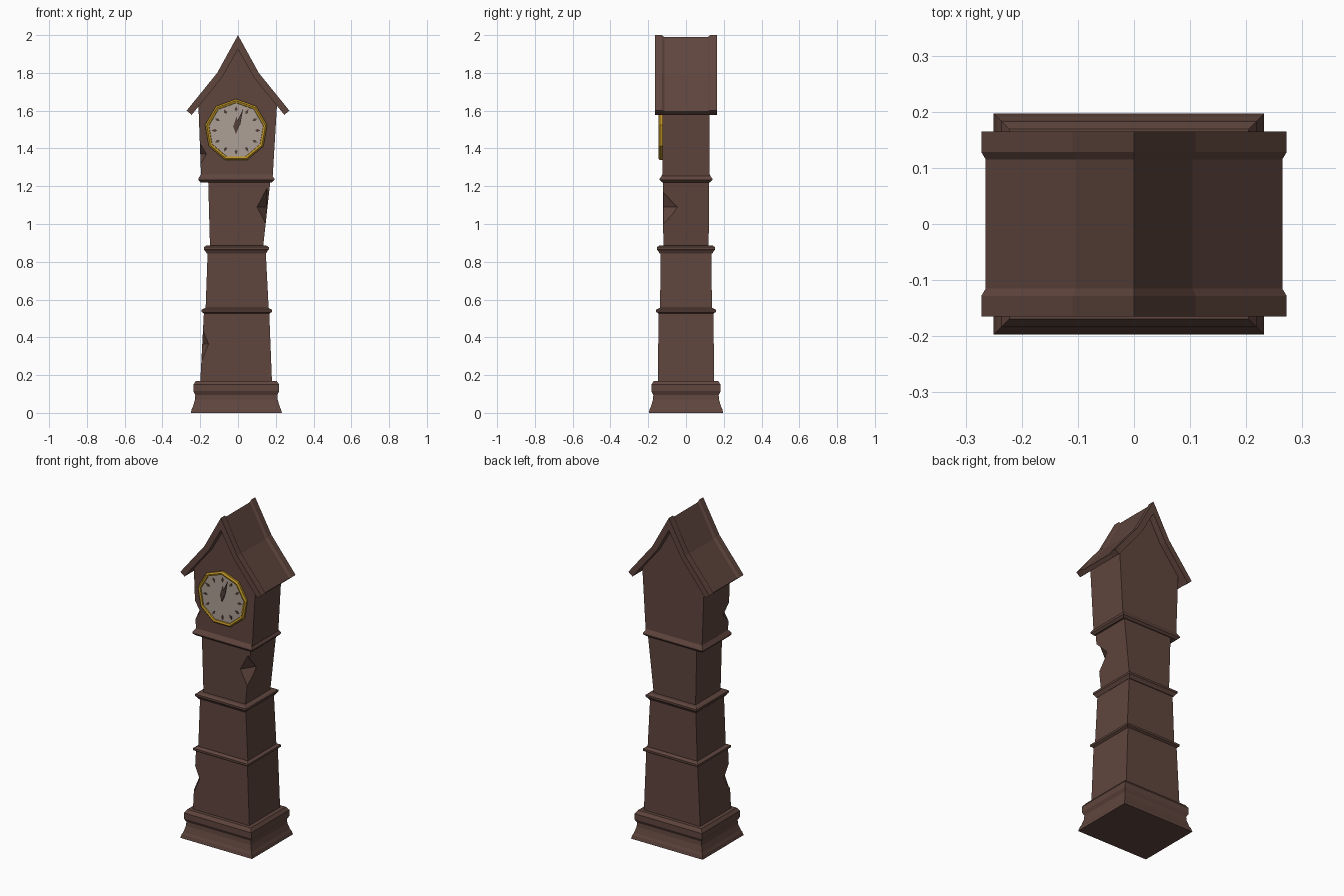
import bpy
import bmesh
from math import sin, cos, pi, radians

if "Cube" in bpy.data.objects:
    bpy.data.objects.remove(bpy.data.objects["Cube"], do_unlink=True)


def material(name, rgb):
    m = bpy.data.materials.new(name)
    m.use_nodes = True
    m.diffuse_color = (*rgb, 1)
    m.node_tree.nodes["Principled BSDF"].inputs["Base Color"].default_value = (*rgb, 1)
    return m


WOOD = material("brown wood", (0.115, 0.06, 0.047))
GOLD = material("gold", (0.5, 0.29, 0.02))
DIAL = material("pale dial", (0.42, 0.35, 0.30))
DARK = material("dark brown", (0.085, 0.05, 0.04))


def loft(name, rings, mat, cap=True):
    """Skin a list of equal-length point rings, capping both ends."""
    bm = bmesh.new()
    loops = [[bm.verts.new(p) for p in ring] for ring in rings]
    n = len(rings[0])
    for a, b in zip(loops, loops[1:]):
        for i in range(n):
            j = (i + 1) % n
            bm.faces.new((a[i], a[j], b[j], b[i]))
    if cap:
        bm.faces.new(loops[0])
        bm.faces.new(loops[-1])
    bmesh.ops.recalc_face_normals(bm, faces=bm.faces)
    me = bpy.data.meshes.new(name)
    bm.to_mesh(me)
    bm.free()
    me.materials.append(mat)
    ob = bpy.data.objects.new(name, me)
    bpy.context.collection.objects.link(ob)
    return ob


def rect(z, x0, x1, y):
    return [(x0, -y, z), (x1, -y, z), (x1, y, z), (x0, y, z)]


def moulding(name, x0, x1, y, profile):
    """Rectangular trim: profile is (height, inset) pairs."""
    return loft(name, [rect(z, x0 + d, x1 - d, y - d) for z, d in profile], WOOD)


def chip(target, centre, size):
    """Knock a diamond-shaped notch out of a corner."""
    cx, cy, cz = centre
    sx, sy, sz = size
    bm = bmesh.new()
    mid = [bm.verts.new((cx + sx * a, cy + sy * b, cz))
           for a, b in ((1, 0), (0, 1), (-1, 0), (0, -1))]
    for s in (1, -1):
        tip = bm.verts.new((cx, cy, cz + s * sz))
        for i in range(4):
            bm.faces.new((mid[i], mid[(i + 1) % 4], tip))
    bmesh.ops.recalc_face_normals(bm, faces=bm.faces)
    me = bpy.data.meshes.new("chip_cutter")
    bm.to_mesh(me)
    bm.free()
    me.materials.append(WOOD)
    cutter = bpy.data.objects.new("chip_cutter", me)
    bpy.context.collection.objects.link(cutter)
    cutter.hide_render = True
    mod = target.modifiers.new("chip", 'BOOLEAN')
    mod.operation = 'DIFFERENCE'
    mod.solver = 'EXACT'
    mod.object = cutter
    bpy.context.view_layer.objects.active = target
    bpy.ops.object.modifier_apply(modifier=mod.name)
    bpy.data.objects.remove(cutter, do_unlink=True)


# Plinth
moulding("plinth", -0.25, 0.232, 0.197,
         [(0, 0), (0.02, 0.005), (0.035, 0.012), (0.07, 0.022), (0.095, 0.024),
          (0.115, 0.014), (0.15, 0.014), (0.17, 0.028)])

# Tapered case sections
lower = loft("lower_case", [rect(0.16, -0.2, 0.18, 0.148),
                            rect(0.54, -0.18, 0.165, 0.146)], WOOD)
loft("middle_case", [rect(0.54, -0.172, 0.163, 0.137),
                     rect(0.87, -0.16, 0.146, 0.135)], WOOD)
upper = loft("upper_case", [rect(0.87, -0.148, 0.132, 0.12),
                            rect(1.235, -0.158, 0.172, 0.122)], WOOD)

# Trim bands between the sections
moulding("lower_band", -0.192, 0.179, 0.158,
         [(0.525, 0.014), (0.534, 0), (0.546, 0), (0.555, 0.016)])
moulding("middle_band", -0.18, 0.163, 0.154,
         [(0.845, 0.014), (0.858, 0.006), (0.865, 0), (0.877, 0), (0.885, 0.012)])
moulding("upper_band", -0.21, 0.192, 0.139,
         [(1.22, 0.012), (1.232, 0), (1.24, 0), (1.262, 0.014)])

# Clock head with gable
gable = [(-0.195, 1.24), (0.183, 1.24), (0.207, 1.64), (0.09, 1.785),
         (0, 1.94), (-0.09, 1.785), (-0.21, 1.64)]
head = loft("clock_head", [[(x, y, z) for x, z in gable] for y in (-0.125, 0.125)], WOOD)

# Broken corners
chip(upper, (0.152, -0.12, 1.09), (0.052, 0.08, 0.1))
chip(head, (-0.202, -0.125, 1.37), (0.035, 0.06, 0.06))
chip(lower, (-0.19, -0.148, 0.365), (0.035, 0.06, 0.085))


# Swept roof with raised rims front and back
def roof_ring(y, drop):
    right = [(0.11 - drop * 0.5, 1.80 - drop * 0.7), (0.272 - drop * 0.7, 1.60 - drop * 0.3),
             (0.245, 1.578), (0.085, 1.775)]
    outline = ([(0, 2 - drop)] + right + [(0, 1.925)]
               + [(-x, z) for x, z in reversed(right)])
    return [(x, y, z) for x, z in outline]


loft("roof", [roof_ring(y, d) for y, d in
              ((-0.165, 0), (-0.128, 0), (-0.115, 0.011),
               (0.115, 0.011), (0.128, 0), (0.165, 0))], WOOD)

# Clock dial and bezel, nine sided
CX, CZ = -0.01, 1.495


def nonagon(r, y):
    return [(CX + r * sin(2 * pi * i / 9), y, CZ + r * cos(2 * pi * i / 9)) for i in range(9)]


loft("bezel", [nonagon(r, y) for r, y in
               ((0.165, -0.12), (0.167, -0.138), (0.158, -0.146),
                (0.147, -0.142), (0.145, -0.132))], GOLD, cap=False)
loft("dial", [nonagon(0.148, -0.122), nonagon(0.148, -0.135)], DIAL)


def pointer(name, degrees, r0, r1, width, y):
    """Thin kite-shaped plate pointing out from the dial centre."""
    a = radians(degrees)
    rm = r0 + (r1 - r0) * 0.4
    kite = [(0, r0), (width, rm), (0, r1), (-width, rm)]
    rings = [[(CX + u * cos(a) + r * sin(a), yy, CZ + r * cos(a) - u * sin(a))
              for u, r in kite] for yy in (y, y - 0.004)]
    loft(name, rings, DARK)


for h in range(12):
    pointer(f"hour_mark_{h + 1}", 30 * (h + 1), 0.1, 0.13, 0.008, -0.134)
pointer("hour_hand", 2, -0.018, 0.075, 0.016, -0.136)
pointer("minute_hand", 18, -0.015, 0.12, 0.011, -0.139)
